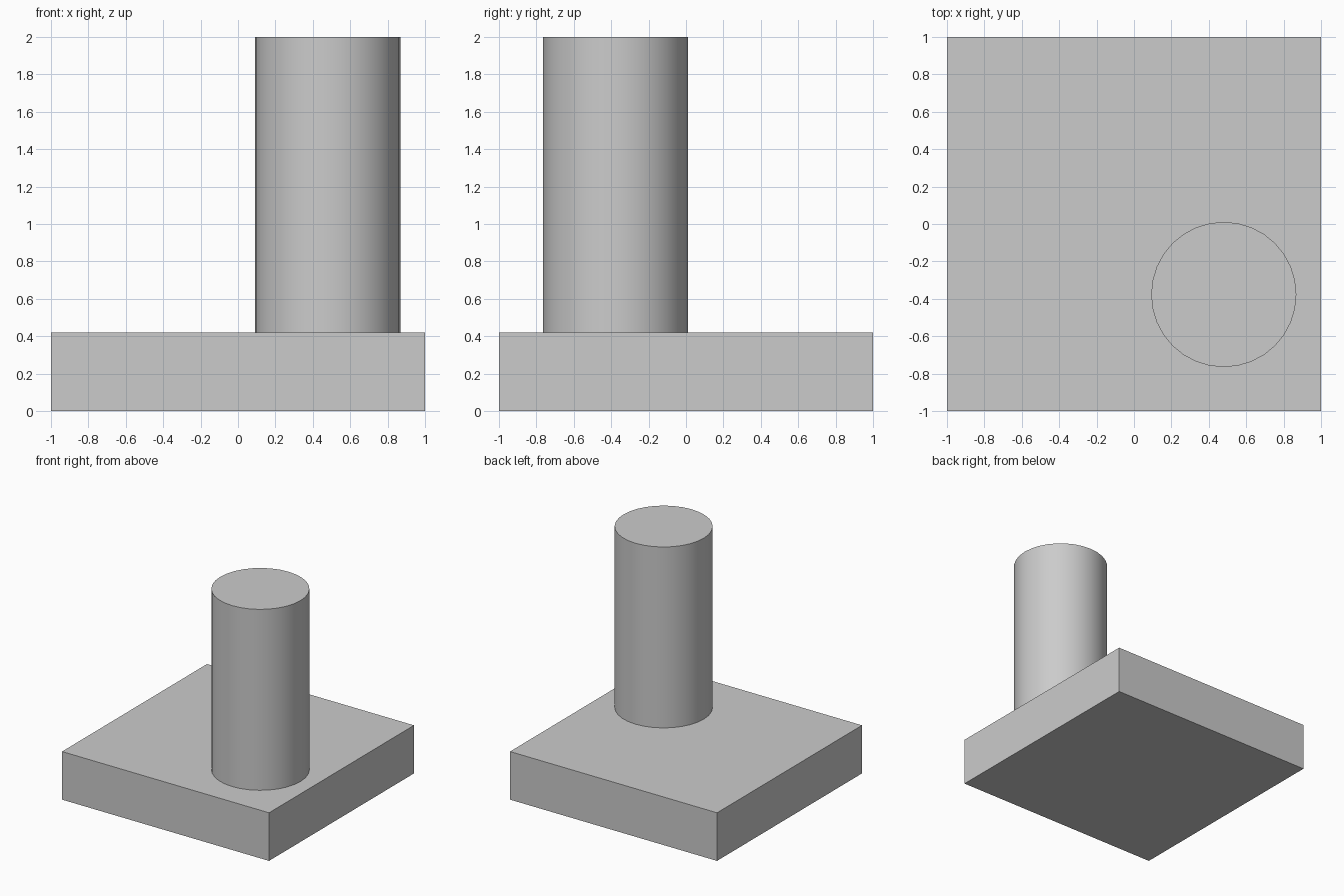
import bpy
import math

cube = bpy.data.objects.get("Cube")
if cube:
    bpy.data.objects.remove(cube, do_unlink=True)

# Single plain grey for the whole model
grey = bpy.data.materials.new("plain grey")
grey.use_nodes = True
colour = (0.6, 0.6, 0.6, 1.0)
grey.diffuse_color = colour
grey.node_tree.nodes["Principled BSDF"].inputs["Base Color"].default_value = colour

BASE_HEIGHT = 0.42
TOTAL_HEIGHT = 2.0


def finish(name):
    part = bpy.context.object
    part.name = name
    part.data.name = name
    part.data.materials.append(grey)
    return part


# Square base slab
bpy.ops.mesh.primitive_cube_add(size=1, location=(0, 0, BASE_HEIGHT / 2))
base = finish("base_slab")
base.scale = (2, 2, BASE_HEIGHT)
bpy.ops.object.transform_apply(location=False, rotation=False, scale=True)

# Round column standing off-centre on the slab
column_height = TOTAL_HEIGHT - BASE_HEIGHT
bpy.ops.mesh.primitive_cylinder_add(
    vertices=32, radius=0.388, depth=column_height,
    location=(0.48, -0.377, BASE_HEIGHT + column_height / 2))
finish("column")
bpy.ops.object.shade_smooth_by_angle(angle=math.radians(30))
